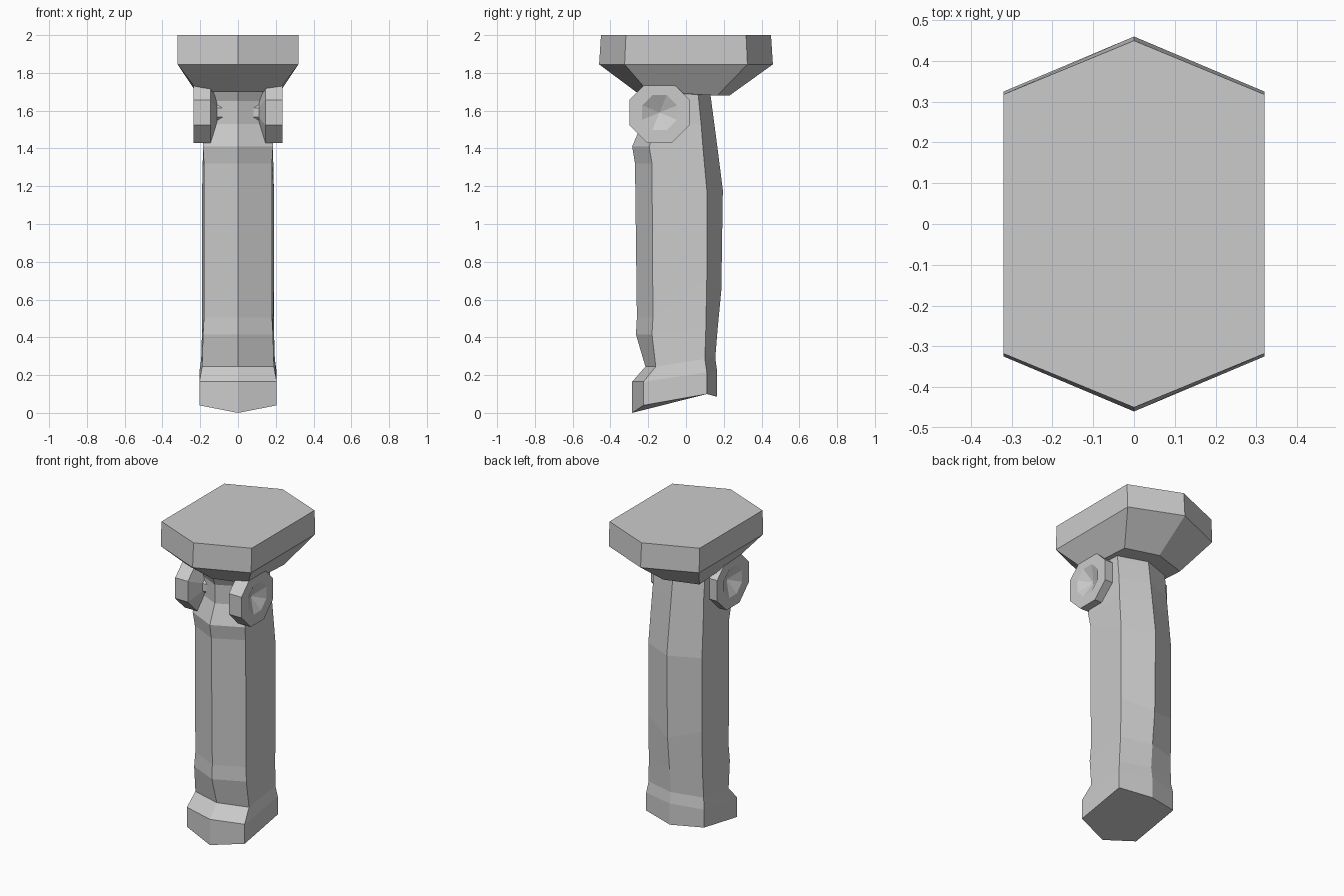
import bpy, bmesh, math
from mathutils import Vector

cube = bpy.data.objects.get("Cube")
if cube:
    bpy.data.objects.remove(cube, do_unlink=True)

grey = bpy.data.materials.new("plain grey")
grey.use_nodes = True
GREY = (0.6, 0.6, 0.6, 1)
grey.diffuse_color = GREY
grey.node_tree.nodes["Principled BSDF"].inputs["Base Color"].default_value = GREY


def loft(name, rings, mirror=False):
    """Skin closed rings of points and cap both ends; optionally mirror in x."""
    bm = bmesh.new()
    loops = [[bm.verts.new(p) for p in ring] for ring in rings]
    n = len(loops[0])
    for a, b in zip(loops, loops[1:]):
        for i in range(n):
            j = (i + 1) % n
            bm.faces.new((a[i], a[j], b[j], b[i]))
    bm.faces.new(loops[0][::-1])
    bm.faces.new(loops[-1])
    if mirror:
        geo = bmesh.ops.duplicate(bm, geom=bm.verts[:] + bm.edges[:] + bm.faces[:])
        for v in geo["geom"]:
            if isinstance(v, bmesh.types.BMVert):
                v.co.x *= -1
    bmesh.ops.recalc_face_normals(bm, faces=bm.faces)
    mesh = bpy.data.meshes.new(name)
    bm.to_mesh(mesh)
    bm.free()
    mesh.materials.append(grey)
    obj = bpy.data.objects.new(name, mesh)
    bpy.context.collection.objects.link(obj)
    return obj


def hexagon(wf, wb, front_tip, front_side, back_side, back_tip):
    """Six-sided ring pointed at front and back; each station is (y, z)."""
    return [(0, *front_tip), (wf, *front_side), (wb, *back_side),
            (0, *back_tip), (-wb, *back_side), (-wf, *front_side)]


# Handle with flared foot, slanted underside and bent shaft
loft("handle", [
    hexagon(.205, .205, (-.285, 0), (-.225, .04), (.11, .10), (.165, .085)),
    hexagon(.205, .205, (-.285, .165), (-.225, .165), (.11, .215), (.165, .22)),
    hexagon(.19, .195, (-.215, .245), (-.16, .245), (.10, .285), (.155, .29)),
    hexagon(.185, .19, (-.265, .415), (-.18, .415), (.105, .45), (.167, .44)),
    hexagon(.18, .19, (-.26, .505), (-.175, .505), (.11, .71), (.187, .65)),
    hexagon(.18, .19, (-.27, 1.32), (-.18, 1.32), (.11, 1.18), (.195, 1.18)),
    hexagon(.185, .185, (-.285, 1.41), (-.195, 1.41), (.09, 1.40), (.167, 1.40)),
    hexagon(.18, .18, (-.235, 1.53), (-.15, 1.53), (.08, 1.53), (.15, 1.53)),
    hexagon(.18, .18, (-.235, 1.65), (-.15, 1.65), (.068, 1.65), (.134, 1.65)),
    hexagon(.18, .18, (-.26, 1.72), (-.19, 1.72), (.06, 1.72), (.125, 1.72)),
])

# Pointed six-sided head plate with tapered underside
loft("head_plate", [
    hexagon(.21, .21, (-.265, 1.70), (-.20, 1.70), (.165, 1.68), (.23, 1.68)),
    hexagon(.32, .32, (-.46, 1.845), (-.325, 1.845), (.325, 1.845), (.46, 1.845)),
    hexagon(.32, .32, (-.45, 2), (-.318, 2), (.318, 2), (.45, 2)),
])


# Side knobs: stem, flare, octagonal disc and dished outer face
def octagon(x, apothem):
    r = apothem / math.cos(math.pi / 8)
    return [(x, -.14 + r * math.cos((i + .5) * math.pi / 4),
             1.59 + r * math.sin((i + .5) * math.pi / 4)) for i in range(8)]


loft("side_knobs", [octagon(x, a) for x, a in (
    (.02, .05), (.11, .06), (.145, .16), (.235, .16), (.235, .092), (.19, .002))],
    mirror=True)
